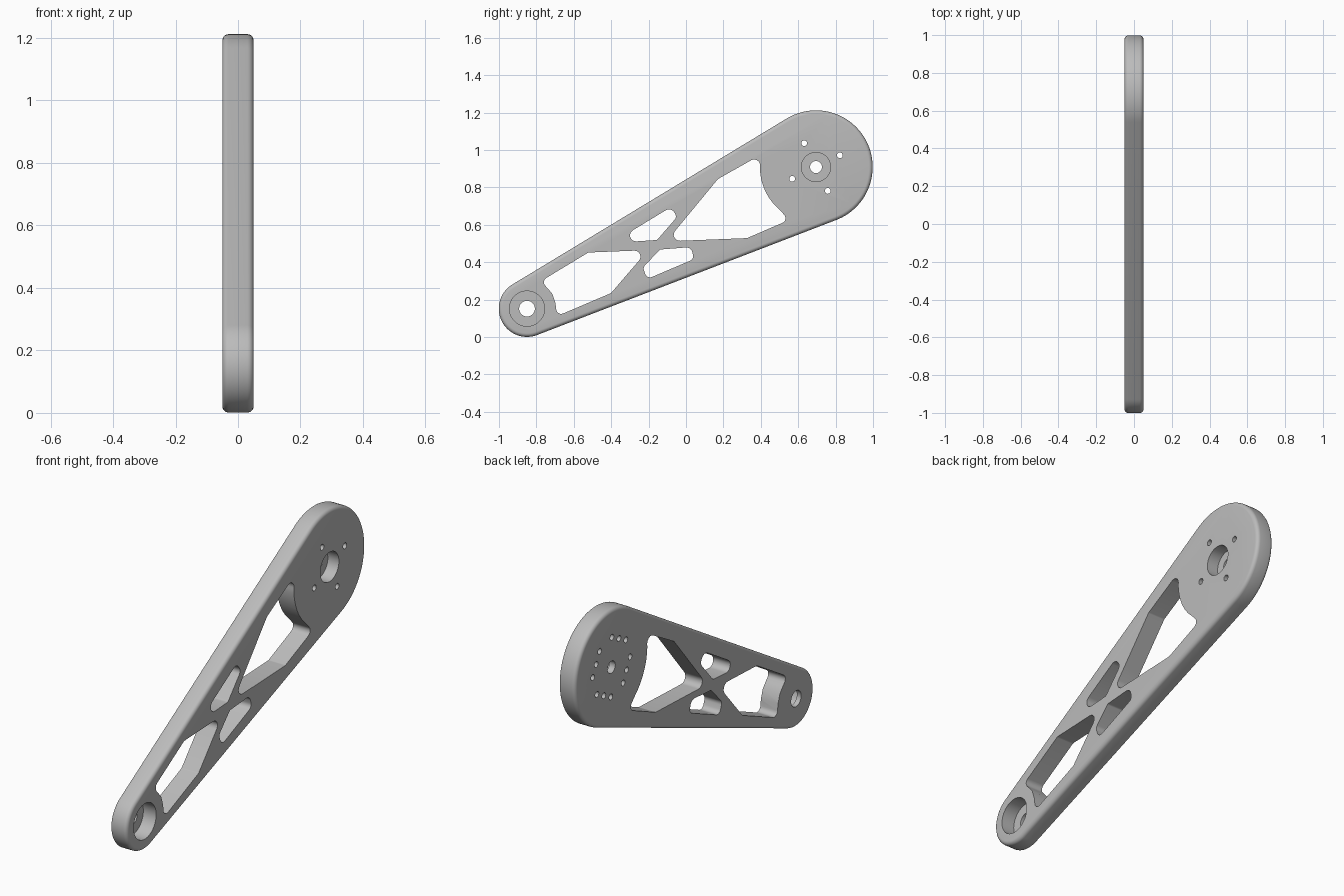
import bpy, bmesh, math
from mathutils import Vector

if "Cube" in bpy.data.objects:
    bpy.data.objects.remove(bpy.data.objects["Cube"])

HALF = 0.05                                   # half the plate thickness
A, RA = Vector((-0.85, 0.152)), 0.151         # small pivot end (y, z)
B, RB = Vector((0.695, 0.909)), 0.303         # large hub end (y, z)


def circle(c, r, n=32):
    return [(c[0] + r * math.cos(2 * math.pi * i / n),
             c[1] + r * math.sin(2 * math.pi * i / n)) for i in range(n)]


def arc(c, r, a0, a1, n):
    return [(c[0] + r * math.cos(a0 + (a1 - a0) * i / n),
             c[1] + r * math.sin(a0 + (a1 - a0) * i / n)) for i in range(n + 1)]


def arm_outline(inset):
    """Two end arcs joined by their common tangents."""
    d = B - A
    base, tilt = math.atan2(d.y, d.x), math.asin((RB - RA) / d.length)
    up, low = base + math.pi / 2 + tilt, base - math.pi / 2 - tilt
    return (arc(B, RB - inset, low, up, 56) +
            arc(A, RA - inset, up, low + 2 * math.pi, 36))


def rounded(corners, steps=6):
    """Polygon with a fillet radius per corner: (y, z, radius)."""
    out, n = [], len(corners)
    for i, (y, z, r) in enumerate(corners):
        p = Vector((y, z))
        if r == 0:
            out.append((y, z))
            continue
        u = (Vector(corners[i - 1][:2]) - p).normalized()
        v = (Vector(corners[(i + 1) % n][:2]) - p).normalized()
        half = u.angle(v) / 2
        c = p + (u + v).normalized() * (r / math.sin(half))
        t0, t1 = p + u * (r / math.tan(half)) - c, p + v * (r / math.tan(half)) - c
        a0 = math.atan2(t0.y, t0.x)
        turn = math.atan2(t0.x * t1.y - t0.y * t1.x, t0.dot(t1))
        out += arc(c, r, a0, a0 + turn, steps)
    return out


def loft(bm, sections):
    """Closed solid through (x, outline) sections."""
    rings = [[bm.verts.new((x, y, z)) for y, z in pts] for x, pts in sections]
    n = len(rings[0])
    for r0, r1 in zip(rings, rings[1:]):
        for i in range(n):
            j = (i + 1) % n
            bm.faces.new((r0[i], r0[j], r1[j], r1[i]))
    bm.faces.new(rings[0][::-1])
    bm.faces.new(rings[-1])


def make_object(name, bm):
    bmesh.ops.recalc_face_normals(bm, faces=bm.faces[:])
    me = bpy.data.meshes.new(name)
    bm.to_mesh(me)
    bm.free()
    ob = bpy.data.objects.new(name, me)
    bpy.context.collection.objects.link(ob)
    return ob


# Arm plate with rounded outer rims
bm = bmesh.new()
R, N = 0.02, 5
rim = [(HALF - R + R * math.sin(k * math.pi / 2 / N),
        R - R * math.cos(k * math.pi / 2 / N)) for k in range(N + 1)]
loft(bm, [(-x, arm_outline(i)) for x, i in reversed(rim)] +
         [(x, arm_outline(i)) for x, i in rim])
arm = make_object("arm_plate", bm)

# Truss windows, corners as (y, z, fillet radius)
lower_window = [(-0.775, 0.299, .027), (-0.522, 0.452, .02), (-0.203, 0.465, .032),
                (-0.401, 0.235, .015), (-0.69, 0.112, .027), (-0.698, 0.182, 0),
                (-0.714, 0.23, 0), (-0.738, 0.259, 0)]
upper_small = [(-0.396, 0.503, .032), (-0.08, 0.695, .032), (-0.048, 0.642, .027),
               (-0.155, 0.519, .02)]
lower_small = [(-0.139, 0.468, .016), (0.027, 0.481, .032), (0.043, 0.417, .027),
               (-0.209, 0.31, .027), (-0.23, 0.372, .027)]
hub_arc = [(y, z, 0) for y, z in
           arc(B, 0.3, math.radians(181), math.radians(229), 12)]
upper_window = ([(-0.104, 0.512, .032), (0.171, 0.845, .02), (0.403, 0.976, .032)] +
                hub_arc + [(0.551, 0.626, .027), (0.326, 0.529, .02)])

cut = bmesh.new()
OUT = HALF + 0.02
for window in (lower_window, upper_small, lower_small, upper_window):
    pts = rounded(window)
    loft(cut, [(-OUT, pts), (OUT, pts)])

# Stepped bores, counterbored from the +x side
for c, bore, wide, depth in ((A, .042, .094, .075), (B, .032, .078, .065)):
    step = HALF - depth
    loft(cut, [(-OUT, circle(c, bore, 48)), (step, circle(c, bore, 48)),
               (step, circle(c, wide, 48)), (OUT, circle(c, wide, 48))])

# Square bolt pattern: middle holes go through, side holes are blind from -x
tilt = math.radians(26.3)
for k in range(4):
    a = tilt + k * math.pi / 2
    u, v = Vector((math.cos(a), math.sin(a))), Vector((-math.sin(a), math.cos(a)))
    for s in (-1, 0, 1):
        hole = circle(B + u * 0.142 + v * (0.065 * s), 0.0155, 20)
        loft(cut, [(-OUT, hole), (OUT if s == 0 else 0.0, hole)])
cutter = make_object("window_cutter", cut)
cutter.hide_render = True

# Cut, then clean up the helper
mod = arm.modifiers.new("openings", 'BOOLEAN')
mod.operation, mod.solver, mod.object = 'DIFFERENCE', 'EXACT', cutter
bpy.context.view_layer.objects.active = arm
arm.select_set(True)
bpy.ops.object.modifier_apply(modifier=mod.name)
bpy.data.objects.remove(cutter)

# Plain grey finish
grey = bpy.data.materials.new("plain_grey")
grey.diffuse_color = (0.5, 0.5, 0.5, 1)
grey.use_nodes = True
grey.node_tree.nodes["Principled BSDF"].inputs["Base Color"].default_value = grey.diffuse_color
arm.data.materials.clear()
arm.data.materials.append(grey)
bpy.ops.object.shade_smooth_by_angle(angle=math.radians(30))
